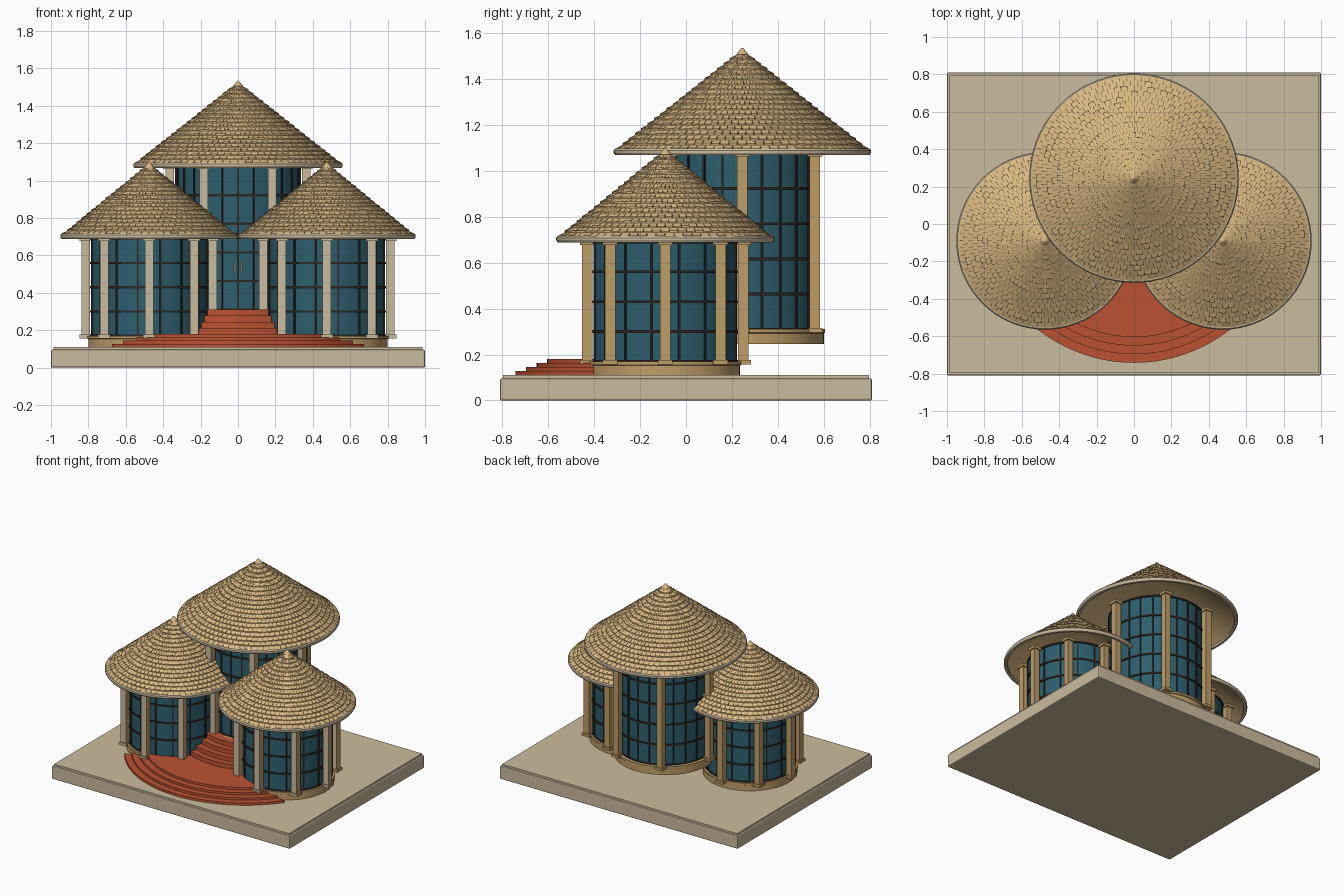
import bpy, bmesh, math, random
from mathutils import Matrix, Vector

if "Cube" in bpy.data.objects:
    bpy.data.objects.remove(bpy.data.objects["Cube"])

random.seed(4)
TAU = math.tau


def material(name, rgb):
    m = bpy.data.materials.new(name)
    m.diffuse_color = (*rgb, 1)
    m.use_nodes = True
    m.node_tree.nodes["Principled BSDF"].inputs["Base Color"].default_value = m.diffuse_color
    return m


STONE = material("pale stone", (0.60, 0.50, 0.34))
GOLD = material("golden timber", (0.53, 0.34, 0.14))
TILE = material("straw tile", (0.68, 0.47, 0.22))
GAP = material("tile gap brown", (0.16, 0.10, 0.045))
GLASS = material("teal glass", (0.026, 0.112, 0.155))
FRAME = material("dark frame", (0.026, 0.021, 0.015))
RED = material("red brick", (0.50, 0.085, 0.032))


def finish(bm, name, mats, smooth=False, fix=True):
    if fix:
        bmesh.ops.remove_doubles(bm, verts=bm.verts, dist=1e-5)
        bmesh.ops.recalc_face_normals(bm, faces=bm.faces)
    me = bpy.data.meshes.new(name)
    bm.to_mesh(me)
    bm.free()
    ob = bpy.data.objects.new(name, me)
    bpy.context.collection.objects.link(ob)
    for m in mats:
        me.materials.append(m)
    if smooth:
        bpy.ops.object.select_all(action='DESELECT')
        bpy.context.view_layer.objects.active = ob
        ob.select_set(True)
        bpy.ops.object.shade_smooth_by_angle(angle=math.radians(30))
    return ob


def add_box(bm, centre, size, turn=0.0):
    mat = (Matrix.Translation(centre) @ Matrix.Rotation(turn, 4, 'Z')
           @ Matrix.Diagonal((*size, 1)))
    bmesh.ops.create_cube(bm, size=1, matrix=mat)


def add_lathe(bm, profile, cx, cy, segs=64):
    """Spin a closed (radius, height) profile round a vertical axis."""
    rings = [[bm.verts.new((cx + r * math.cos(TAU * k / segs),
                            cy + r * math.sin(TAU * k / segs), z))
              for k in range(segs)] for r, z in profile]
    for a, b in zip(rings, rings[1:] + rings[:1]):
        if a is rings[-1] and profile[0][0] == profile[-1][0] == 0:
            continue
        for k in range(segs):
            j = (k + 1) % segs
            bm.faces.new((a[k], a[j], b[j], b[k]))


def lathe(name, profile, cx, cy, mats, segs=64):
    bm = bmesh.new()
    add_lathe(bm, profile, cx, cy, segs)
    return finish(bm, name, mats, True)


def prism(name, outline, z0, z1, mat):
    bm = bmesh.new()
    face = bm.faces.new([bm.verts.new((x, y, z0)) for x, y in outline])
    ext = bmesh.ops.extrude_face_region(bm, geom=[face])
    verts = [v for v in ext['geom'] if isinstance(v, bmesh.types.BMVert)]
    bmesh.ops.translate(bm, verts=verts, vec=(0, 0, z1 - z0))
    return finish(bm, name, [mat])


def arc(cx, cy, r, a0, a1, n=40):
    return [(cx + r * math.cos(a0 + (a1 - a0) * k / n),
             cy + r * math.sin(a0 + (a1 - a0) * k / n)) for k in range(n + 1)]


def roof(label, cx, cy, R, z0, z1, rows, n):
    # hollow cone: brown outside below the tiles, straw coloured inside
    top = z1 - 0.012
    ob = lathe(label + "_roof_shell",
               [(R, z0), (0, top), (0, top - 0.015), (R, z0 - 0.015)],
               cx, cy, [GAP, TILE], 72)
    for p in ob.data.polygons:
        p.material_index = 0 if p.normal.z > 0.1 else 1
    # overlapping tiles, each a thin wedge lying on the cone
    bm = bmesh.new()
    slope = (top - z0) / R
    for i in range(rows - 1):
        r_lo, r_hi = R * (1 - i / rows), R * (1 - (i + 1) / rows)
        for k in range(n):
            lift = 0.008 + random.uniform(-0.002, 0.003)
            a = TAU * (k + 0.5 * (i % 2)) / n
            b = a + TAU / n * 0.92

            def pt(ang, r, up):
                return bm.verts.new((cx + r * math.cos(ang), cy + r * math.sin(ang),
                                     z0 + (R - r) * slope + up))
            t = [pt(a, r_lo, lift), pt(b, r_lo, lift), pt(b, r_hi, .002), pt(a, r_hi, .002)]
            d = [pt(a, r_lo, -.001), pt(b, r_lo, -.001)]
            bm.faces.new(t)
            bm.faces.new((d[0], d[1], t[1], t[0]))
            bm.faces.new((d[1], t[2], t[1]))
            bm.faces.new((d[0], t[0], t[3]))
    finish(bm, label + "_roof_tiles", [TILE], fix=False)
    # eave ring and tip
    lathe(label + "_eave_ring", [(R - .014, z0 - .02), (R + .004, z0 - .02),
          (R + .01, z0 - .01), (R + .01, z0), (R + .004, z0 + .008), (R - .014, z0 + .008)],
          cx, cy, [STONE], 72)
    lathe(label + "_roof_tip", [(0, z1), (.006, z1 - .003), (R / rows, z1 - .008 - slope * R / rows),
          (0, z1 - .03)], cx, cy, [TILE], 24)


def tower(label, cx, cy, glass_r, col_r, drum_r, z_drum, z_floor, z_top,
          cols, bars, shift, levels, skip):
    lathe(label + "_drum", [(0, z_drum), (drum_r, z_drum), (drum_r, z_floor - .018),
          (drum_r + .006, z_floor - .015), (drum_r + .006, z_floor), (0, z_floor)],
          cx, cy, [GOLD])
    lathe(label + "_glass", [(0, z_floor), (glass_r, z_floor), (glass_r, z_top), (0, z_top)],
          cx, cy, [GLASS])
    # window grid
    bm = bmesh.new()
    h = (z_top - z_floor) / levels
    for i in range(levels + 1):
        z = z_floor + i * h
        add_lathe(bm, [(glass_r - .004, z - .006), (glass_r + .007, z - .006),
                       (glass_r + .007, z + .006), (glass_r - .004, z + .006)], cx, cy)
    for k in range(bars):
        a = TAU * (k + shift) / bars
        add_box(bm, (cx + glass_r * math.cos(a), cy + glass_r * math.sin(a),
                     (z_floor + z_top) / 2), (.014, .009, z_top - z_floor), a)
    finish(bm, label + "_window_bars", [FRAME])
    # square columns with a foot and a cap
    bm = bmesh.new()
    for k in range(cols):
        if k in skip:
            continue
        a = TAU * k / cols
        x, y = cx + col_r * math.cos(a), cy + col_r * math.sin(a)
        add_box(bm, (x, y, (z_floor + z_top) / 2), (.046, .046, z_top - z_floor + .01))
        for z in (z_floor - .004, z_top - .004):
            add_box(bm, (x, y, z), (.064, .064, .02))
    ob = finish(bm, label + "_columns", [GOLD, STONE])
    for p in ob.data.polygons:
        p.material_index = 1 if p.normal.y < -0.5 else 0


# ground slab with a stepped lip
for name, inset, z0, z1 in (("ground_slab", 0, 0, .096), ("ground_slab_top", .014, .096, .11)):
    bm = bmesh.new()
    add_box(bm, (0, 0, (z0 + z1) / 2), (2 - 2 * inset, 1.62 - 2 * inset, z1 - z0))
    slab = finish(bm, name, [STONE])
    if inset == 0:
        bev = slab.modifiers.new("soft edge", 'BEVEL')
        bev.width, bev.segments = .008, 2

# tall rear tower and the two low front towers
tower("main", 0, .245, .33, .365, .355, .245, .31, 1.075, 6, 24, 0, 5, ())
roof("main", 0, .245, .55, 1.088, 1.535, 20, 84)
for side, label, inner in ((-1, "left", 1), (1, "right", 3)):
    tower(label, side * .475, -.09, .31, .34, .325, .11, .17, .69, 8, 16, .5, 4, (inner,))
    roof(label, side * .475, -.09, .465, .708, 1.10, 18, 72)

# door handles
bm = bmesh.new()
for s in (-1, 1):
    add_box(bm, (s * .02, -.098, .535), (.007, .012, .06))
finish(bm, "door_handles", [GOLD])

# broad curved front steps, cut straight at the back
CUT, CY = -.40, .09
for i in range(4):
    r = .832 - i * .046
    half = math.acos((CY - CUT) / r)
    prism(f"front_step_{i + 1}", arc(0, CY, r, -math.pi / 2 - half, -math.pi / 2 + half),
          .11 + i * .0175, .1275 + i * .0175, RED)
prism("terrace_floor", [(-.42, -.402), (.42, -.402), (.42, -.24), (.2, -.22), (.2, -.15),
                        (-.2, -.15), (-.2, -.22), (-.42, -.24)], .11, .18, RED)

# curved stair up to the door
for i in range(4):
    r, half = .55 - i * .045, math.radians(23.5 + i)
    lo, hi = -math.pi / 2 - half, -math.pi / 2 + half
    z0 = .18 + i * .0325
    prism(f"door_step_{i + 1}", arc(0, .245, r, lo, hi, 16) + arc(0, .245, .31, hi, lo, 16),
          z0, z0 + .0325, RED)
